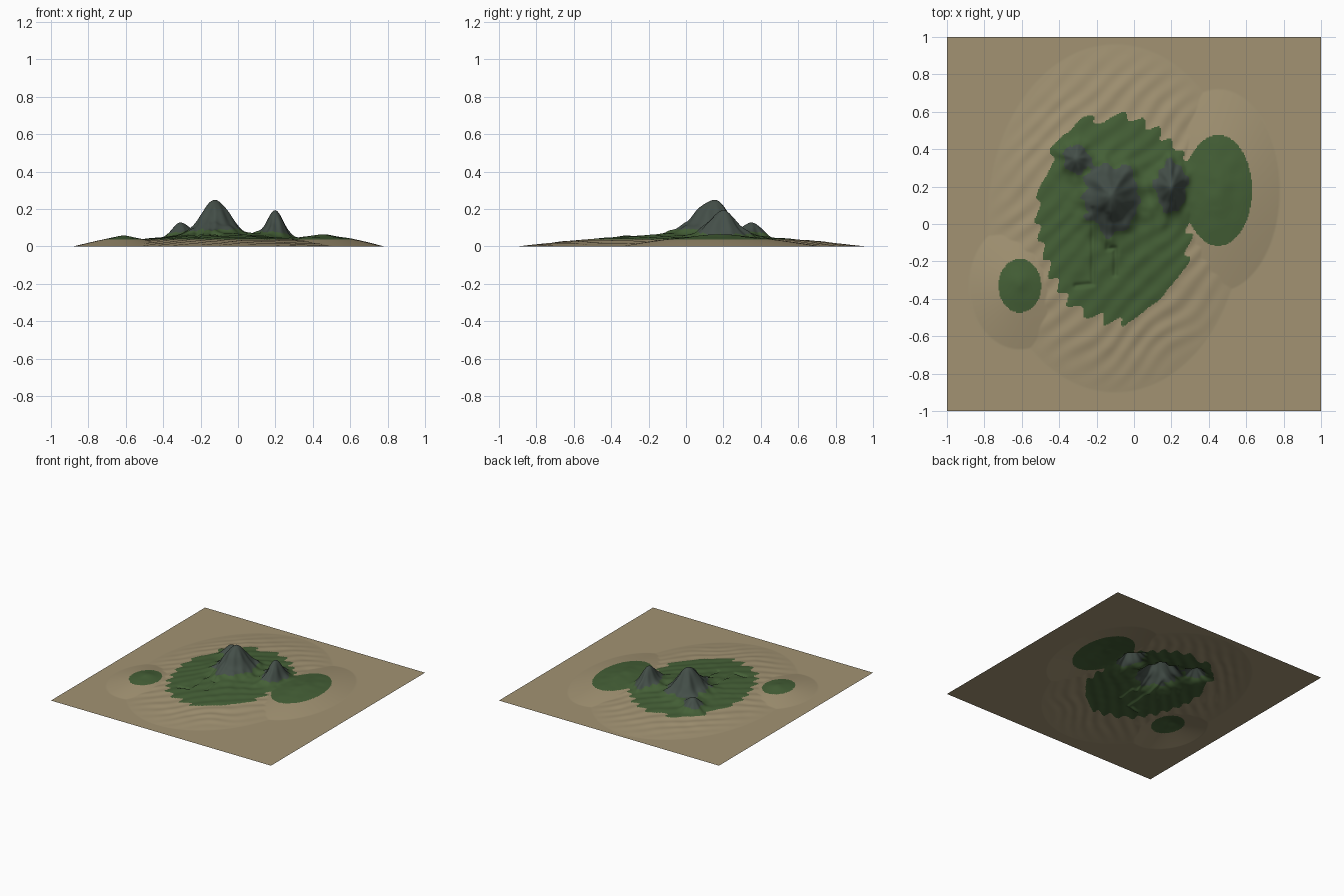
import bpy
import bmesh
from math import sin, cos, exp, atan2, hypot
from mathutils import Vector, noise

cube = bpy.data.objects.get("Cube")
if cube:
    bpy.data.objects.remove(cube, do_unlink=True)

SEGMENTS = 320
GRASS_LINE = 0.0367   # height where grass starts
ROCK_RISE = 0.026     # rise above the mound where rock starts

# Low mounds: centre x, y, radius x, y, height, falloff power
MAIN = (-0.1, 0.03, 0.68, 0.93, 0.068, 1.5)
SIDE_MOUNDS = [
    (0.45, 0.18, 0.33, 0.54, 0.062, 1.5),
    (-0.61, -0.33, 0.27, 0.34, 0.057, 1.2),
]
# Rocky peaks: centre x, y, width x, south width, north width, height
PEAKS = [
    (-0.12, 0.15, 0.075, 0.1, 0.085, 0.18),
    (0.2, 0.2, 0.044, 0.075, 0.072, 0.145),
    (-0.31, 0.35, 0.045, 0.055, 0.05, 0.078),
]
# Angular gullies running down the front slope
GULLIES = [
    [(-0.22, 0.08), (-0.22, -0.32), (-0.31, -0.33)],
    [(-0.14, 0.05), (-0.14, -0.13), (-0.1, -0.13), (-0.1, -0.27)],
]


def make_material(name, colour):
    mat = bpy.data.materials.new(name)
    mat.use_nodes = True
    mat.diffuse_color = (*colour, 1)
    mat.node_tree.nodes["Principled BSDF"].inputs["Base Color"].default_value = (*colour, 1)
    return mat


def radius_in(x, y, mound):
    return hypot((x - mound[0]) / mound[2], (y - mound[1]) / mound[3])


def mound_height(r, mound):
    return mound[4] * (1 - r ** mound[5]) if r < 1 else 0.0


def base_height(x, y):
    """Overlapping mounds, with diagonal sand ripples on the main one."""
    r = radius_in(x, y, MAIN)
    z = mound_height(r, MAIN)
    if r < 1:
        bend = 0.05 * noise.noise(Vector((x * 3, y * 3, 0)))
        across = 0.72 * y - 0.69 * x + bend
        fade = min(1, 4 * (1 - r))
        z += fade * 0.0022 * sin(across * 68)
        z += fade * 0.003 * noise.noise(Vector((x * 9, y * 9, 2)))
    return max([z, 0] + [mound_height(radius_in(x, y, m), m) for m in SIDE_MOUNDS])


def peak_height(x, y):
    """Steep peaks with ridges radiating from their tops."""
    total = 0.0
    for i, (cx, cy, wx, south, north, height) in enumerate(PEAKS):
        dx, dy = (x - cx) / wx, (y - cy) / (south if y < cy else north)
        d = hypot(dx, dy)
        if d < 4:
            a = atan2(dy, dx)
            ridge = 0.06 * sin(5 * a + i * 2) + 0.04 * cos(9 * a + i)
            ridge += 0.14 * noise.noise(Vector((x * 16, y * 16, i * 5)))
            d *= 1 + ridge * min(1, d)
            total += height * exp(-d * d / 2)
    return total


def gully_depth(x, y):
    if not (-0.36 < x < -0.05 and -0.37 < y < 0.1):
        return 0.0
    p, nearest = Vector((x, y)), 1.0
    for path in GULLIES:
        for a, b in zip(path, path[1:]):
            a, b = Vector(a), Vector(b)
            t = max(0, min(1, (p - a).dot(b - a) / (b - a).length_squared))
            nearest = min(nearest, (p - a.lerp(b, t)).length)
    return 0.011 * exp(-(nearest / 0.013) ** 2)


# Terrain sheet, raised vertex by vertex
bm = bmesh.new()
bmesh.ops.create_grid(bm, x_segments=SEGMENTS, y_segments=SEGMENTS, size=1)
rise = {}
for v in bm.verts:
    x, y = v.co.x, v.co.y
    peak = peak_height(x, y)
    ground = base_height(x, y)
    # Gentle lumps on the grassy ground only
    lumps = max(0, ground - GRASS_LINE) * 0.25 * noise.noise(Vector((x * 12, y * 12, 7)))
    v.co.z = max(0, ground + lumps + peak - gully_depth(x, y))
    rise[v] = (peak, ground + peak)

# Sand, grass and rock chosen by height
for f in bm.faces:
    f.smooth = True
    peak = sum(rise[v][0] for v in f.verts) / len(f.verts)
    level = sum(rise[v][1] for v in f.verts) / len(f.verts)
    c = f.calc_center_median()
    rough = 0.012 * noise.noise(Vector((c.x * 25, c.y * 25, 3)))
    if peak > ROCK_RISE + rough:
        f.material_index = 2
    elif level > GRASS_LINE:
        f.material_index = 1

mesh = bpy.data.meshes.new("island_terrain")
bm.to_mesh(mesh)
bm.free()
mesh.materials.append(make_material("sand", (0.36, 0.29, 0.17)))
mesh.materials.append(make_material("grass", (0.058, 0.115, 0.037)))
mesh.materials.append(make_material("rock", (0.058, 0.078, 0.066)))
terrain = bpy.data.objects.new("island_terrain", mesh)
bpy.context.collection.objects.link(terrain)
